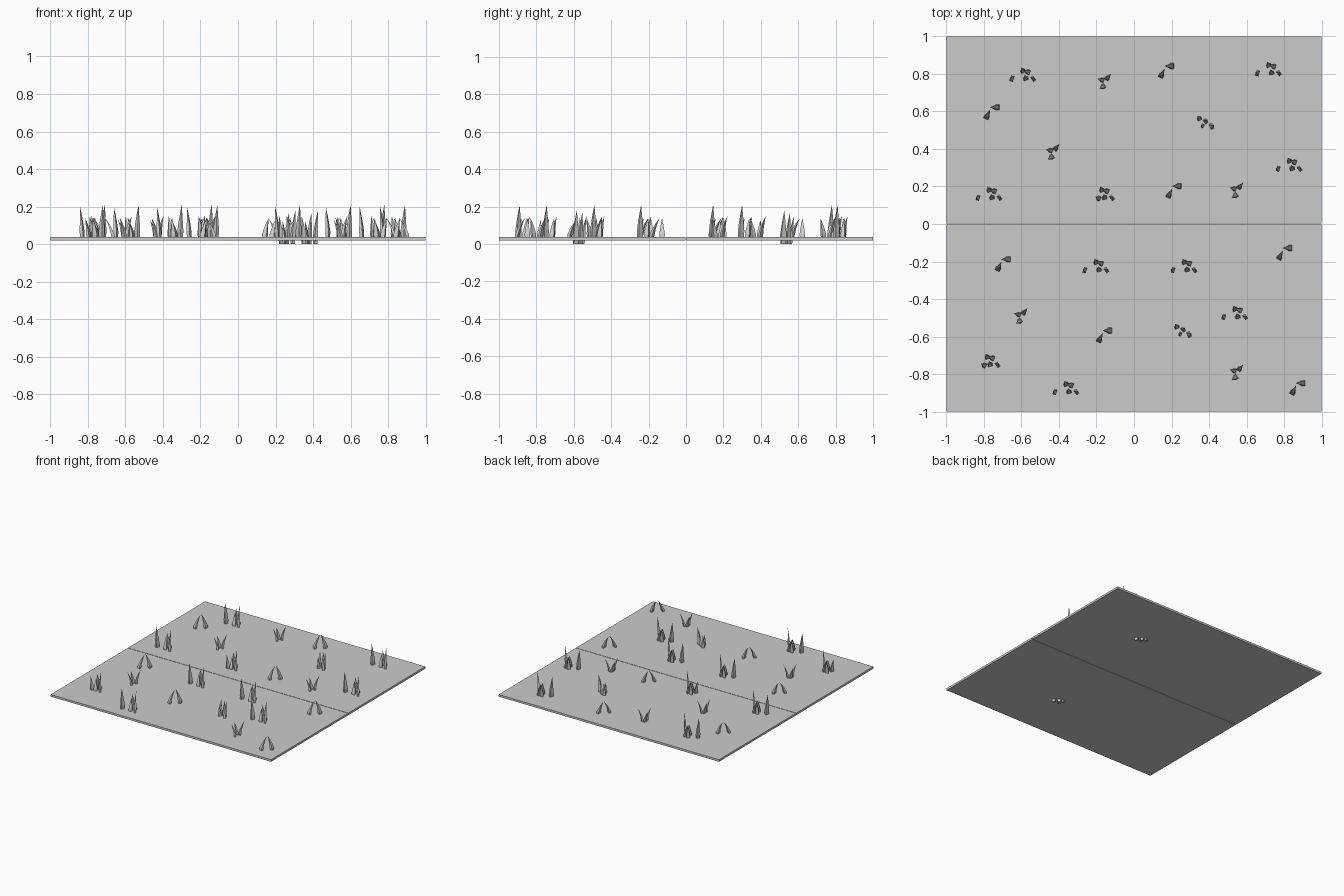
import bpy, bmesh, math
from mathutils import Vector

if "Cube" in bpy.data.objects:
    bpy.data.objects.remove(bpy.data.objects["Cube"])

grey = bpy.data.materials.new("plain grey")
grey.diffuse_color = (0.6, 0.6, 0.6, 1)
grey.use_nodes = True
grey.node_tree.nodes["Principled BSDF"].inputs["Base Color"].default_value = grey.diffuse_color

TOP, BOTTOM = 0.037, 0.02


def finish(bm, name):
    bmesh.ops.recalc_face_normals(bm, faces=bm.faces)
    mesh = bpy.data.meshes.new(name)
    bm.to_mesh(mesh)
    bm.free()
    mesh.materials.append(grey)
    ob = bpy.data.objects.new(name, mesh)
    bpy.context.collection.objects.link(ob)
    return ob


# Ground: four thin tiles, with a hairline joint along y = 0
for sx in (-1, 1):
    for sy in (-1, 1):
        bm = bmesh.new()
        bmesh.ops.create_cube(bm, size=1)
        for v in bm.verts:
            v.co = ((v.co.x + sx * 0.5),
                    sy * 0.501 + v.co.y * 0.998,
                    (TOP + BOTTOM) / 2 + v.co.z * (TOP - BOTTOM))
        finish(bm, "ground_tile")


def blade(bm, x, y, lean_x, lean_y, tip_z, width, base_z):
    """Four-sided blade that tapers and bends to a point."""
    lean = Vector((lean_x, lean_y, 0))
    ahead = lean.normalized()
    side = Vector((-ahead.y, ahead.x, 0))
    rings = []
    for t, w in ((0, 0.8), (0.25, 1.0), (0.5, 0.72), (0.76, 0.36)):
        c = Vector((x, y, base_z + (tip_z - base_z) * t)) + lean * t ** 1.7
        a, b = side * width * w / 2, ahead * width * w * 0.3
        rings.append([bm.verts.new(c + d) for d in (a + b, b - a, -a - b, a - b)])
    tip = bm.verts.new(Vector((x, y, tip_z)) + lean)
    bm.faces.new(rings[0])
    for lo, hi in zip(rings, rings[1:]):
        for i in range(4):
            j = (i + 1) % 4
            bm.faces.new((lo[i], lo[j], hi[j], hi[i]))
    for i in range(4):
        bm.faces.new((rings[-1][i], rings[-1][(i + 1) % 4], tip))


# Blades of each tuft: x, y, lean x, lean y, tip height, width
LEFT = (-0.06, -0.016, -0.012, 0.004, 0.20, 0.03)
CORE = [(0.0, 0.022, -0.01, 0.022, 0.15, 0.026),
        (0.03, 0.018, -0.03, 0.012, 0.14, 0.026),
        (0.014, -0.018, -0.006, 0.022, 0.14, 0.026),
        (0.052, -0.016, 0.008, 0.006, 0.21, 0.03)]
TUFTS = {
    "wide_tuft": (BOTTOM + 0.002, [LEFT] + CORE, [
        (-0.59, 0.79), (0.72, 0.82), (0.83, 0.31), (0.27, -0.23), (-0.20, -0.23),
        (0.54, -0.48), (-0.36, -0.88), (-0.77, 0.155)]),
    "narrow_tuft": (BOTTOM + 0.002, CORE + [(-0.015, -0.02, -0.02, 0.01, 0.14, 0.026)], [
        (-0.17, 0.155), (-0.78, -0.735)]),
    "arched_tuft": (BOTTOM + 0.002, [
        (-0.028, -0.035, 0.022, 0.045, 0.14, 0.027),
        (0.036, 0.022, -0.045, 0.0, 0.14, 0.03)], [
        (0.17, 0.82), (-0.76, 0.60), (0.21, 0.18), (-0.16, -0.59), (0.87, -0.87),
        (0.80, -0.15), (-0.70, -0.21)]),
    "spread_tuft": (BOTTOM + 0.002, [
        (0.008, 0.012, 0.025, 0.03, 0.15, 0.024),
        (-0.01, 0.006, -0.03, 0.008, 0.13, 0.024),
        (-0.005, -0.024, -0.025, -0.018, 0.14, 0.026)], [
        (-0.155, 0.76), (-0.43, 0.385), (0.55, 0.18), (-0.60, -0.49), (0.55, -0.79)]),
    # These two poke through the underside of the ground
    "sunken_tuft": (0.0, [
        (-0.03, 0.018, -0.01, 0.02, 0.15, 0.024),
        (0.0, 0.006, 0.012, 0.01, 0.17, 0.026),
        (-0.012, -0.018, -0.012, 0.006, 0.13, 0.022),
        (0.032, -0.02, 0.014, 0.006, 0.18, 0.03)], [
        (0.38, 0.54), (0.26, -0.57)]),
}

# Grass tufts scattered over the tiles
for name, (base, blades, places) in TUFTS.items():
    for px, py in places:
        bm = bmesh.new()
        for x, y, lx, ly, tip, w in blades:
            blade(bm, px + x, py + y, lx, ly, tip, w, base)
        finish(bm, name)
